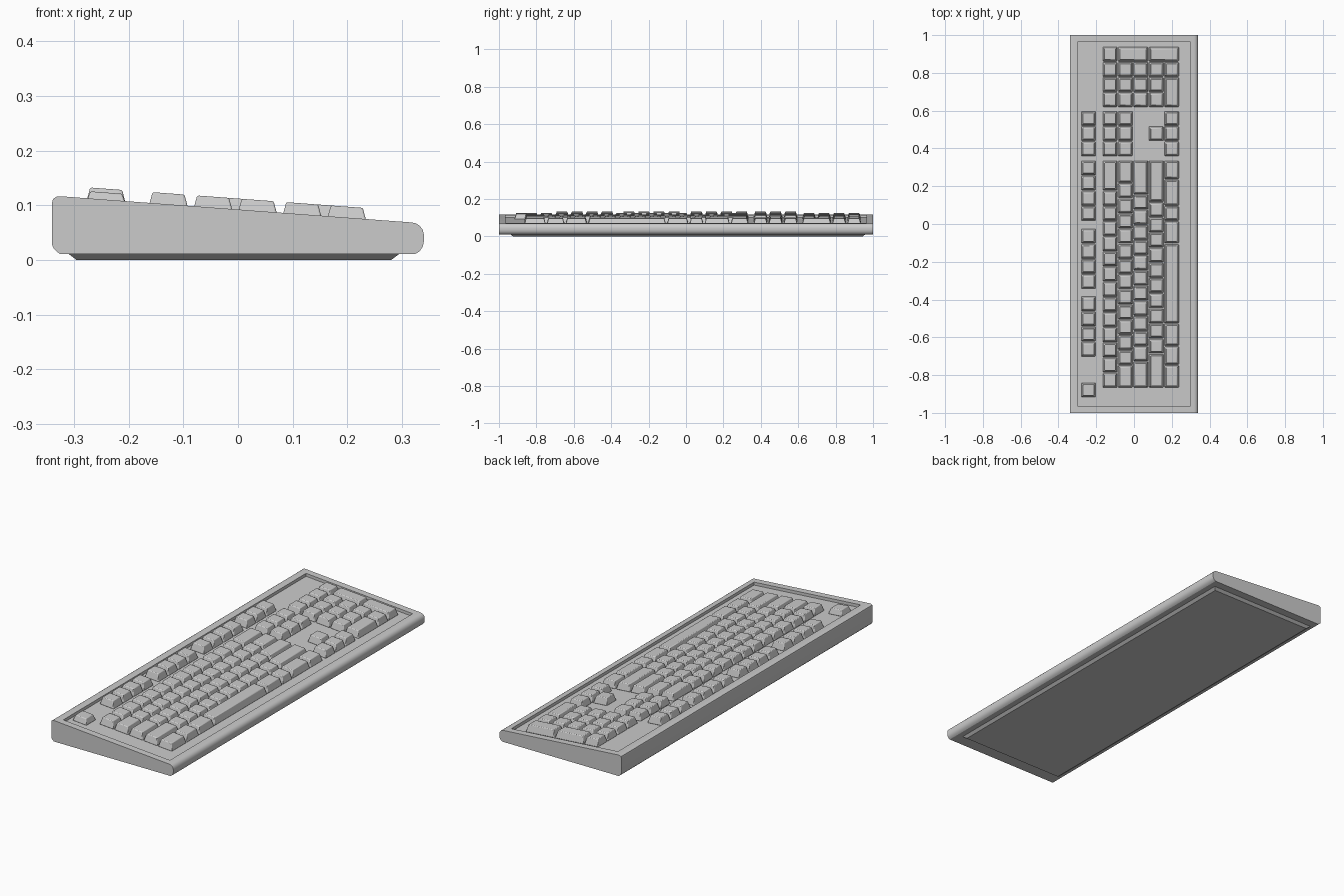
import bpy, bmesh, math

if "Cube" in bpy.data.objects:
    bpy.data.objects.remove(bpy.data.objects["Cube"])

SLOPE = -0.0745
DEPTH = 0.015          # recess depth below the sloped top
U, PX = 0.0803, 0.0815 # key pitch along y and x


def plane(x):
    return 0.0925 + SLOPE * x


def finish(name, bm, bevel=0.0, segments=2):
    bmesh.ops.recalc_face_normals(bm, faces=bm.faces[:])
    me = bpy.data.meshes.new(name)
    bm.to_mesh(me)
    bm.free()
    ob = bpy.data.objects.new(name, me)
    bpy.context.collection.objects.link(ob)
    if bevel:
        m = ob.modifiers.new("edge_round", 'BEVEL')
        m.width, m.segments, m.limit_method = bevel, segments, 'ANGLE'
    bpy.ops.object.select_all(action='DESELECT')
    ob.select_set(True)
    bpy.context.view_layer.objects.active = ob
    bpy.ops.object.shade_smooth_by_angle(angle=math.radians(30))
    return ob


def frustum(bm, lower, upper):
    """Closed block between two four-point loops."""
    a = [bm.verts.new(p) for p in lower]
    b = [bm.verts.new(p) for p in upper]
    bm.faces.new(a[::-1])
    bm.faces.new(b)
    for i in range(4):
        j = (i + 1) % 4
        bm.faces.new((a[i], a[j], b[j], b[i]))


def rect(x0, x1, y0, y1, z):
    return [(x, y, z(x)) for x, y in ((x0, y0), (x1, y0), (x1, y1), (x0, y1))]


# case: side profile extruded along y
profile = [(-0.326, 0.011), (0.324, 0.011), (0.332, 0.016), (0.338, 0.025),
           (0.340, 0.035), (0.340, 0.046), (0.338, 0.055), (0.333, 0.062),
           (0.326, 0.067), (0.318, plane(0.318)), (-0.324, plane(-0.324)),
           (-0.332, 0.1160), (-0.338, 0.112), (-0.340, 0.105), (-0.340, 0.028),
           (-0.337, 0.021)]
bm = bmesh.new()
ends = [[bm.verts.new((x, y, z)) for x, z in profile] for y in (-1, 1)]
n = len(profile)
bm.faces.new(ends[0])
bm.faces.new(ends[1][::-1])
top = None
for i in range(n):
    j = (i + 1) % n
    f = bm.faces.new((ends[0][i], ends[1][i], ends[1][j], ends[0][j]))
    if i == 9:
        top = f
bmesh.ops.recalc_face_normals(bm, faces=bm.faces[:])
# key well sunk into the top
bmesh.ops.inset_individual(bm, faces=[top], thickness=0.03)
for v in top.verts:
    x = math.copysign(0.297, v.co.x)
    v.co = (x, math.copysign(0.966, v.co.y), plane(x))
well = bmesh.ops.extrude_discrete_faces(bm, faces=[top])['faces'][0]
for v in well.verts:
    v.co.z -= DEPTH
finish("case", bm)

# base plate
bm = bmesh.new()
frustum(bm, rect(-0.295, 0.28, -0.925, 0.945, lambda x: 0.0),
        rect(-0.31, 0.295, -0.94, 0.96, lambda x: 0.0115))
finish("base_plate", bm)


# keycaps: cx, cy centre, w (along x) and l (along y) in pitch units
def key(bm, cx, cy, w=1, l=1, height=0.020):
    hx, hy = w * PX / 2 - 0.002, l * U / 2 - 0.002
    t = 0.0095
    frustum(bm, rect(cx - hx, cx + hx, cy - hy, cy + hy, lambda x: plane(x) - DEPTH - 0.001),
            rect(cx - hx + t, cx + hx - t, cy - hy + t, cy + hy - t, lambda x: plane(x) + height))


def row(bm, cx, start, sizes):
    y = start
    for s in sizes:
        key(bm, cx, y - s * U / 2, 1, s)
        y -= s * U


def rx(i):
    return -0.127 + PX * i


def keys(name, bm):
    finish(name, bm, 0.003)


FX = -0.241

# main typing block
bm = bmesh.new()
for i, sizes in enumerate(([2] + [1] * 13,
                           [1.5] + [1] * 12 + [1.5],
                           [2.25] + [1] * 11 + [1.75],
                           [2.75] + [1] * 10 + [2.25],
                           [1.25, 1.75, 1, 1.5, 5.25, 1.5, 1.25, 1.5])):
    row(bm, rx(i), 0.337, sizes)
keys("main_keys", bm)

# function row and corner key
bm = bmesh.new()
for start in (0.337, -0.024, -0.382):
    row(bm, FX, start, [1] * 4)
key(bm, FX, -0.879, height=0.013)
keys("function_keys", bm)

# navigation cluster
bm = bmesh.new()
for cx in (FX, rx(0), rx(1), rx(4)):
    row(bm, cx, 0.599, [1] * 3)
key(bm, rx(3), 0.599 - 1.5 * U)
keys("navigation_keys", bm)

# number pad
bm = bmesh.new()
P = 0.939
row(bm, rx(0), P, [1] * 4)
for i in (1, 2, 3):
    row(bm, rx(i), P - U, [1] * 3)
row(bm, rx(4), P - U, [1, 2])
for c in (1.5, 3.5):
    key(bm, rx(c), P - U / 2, 2, 1)
keys("number_pad_keys", bm)
